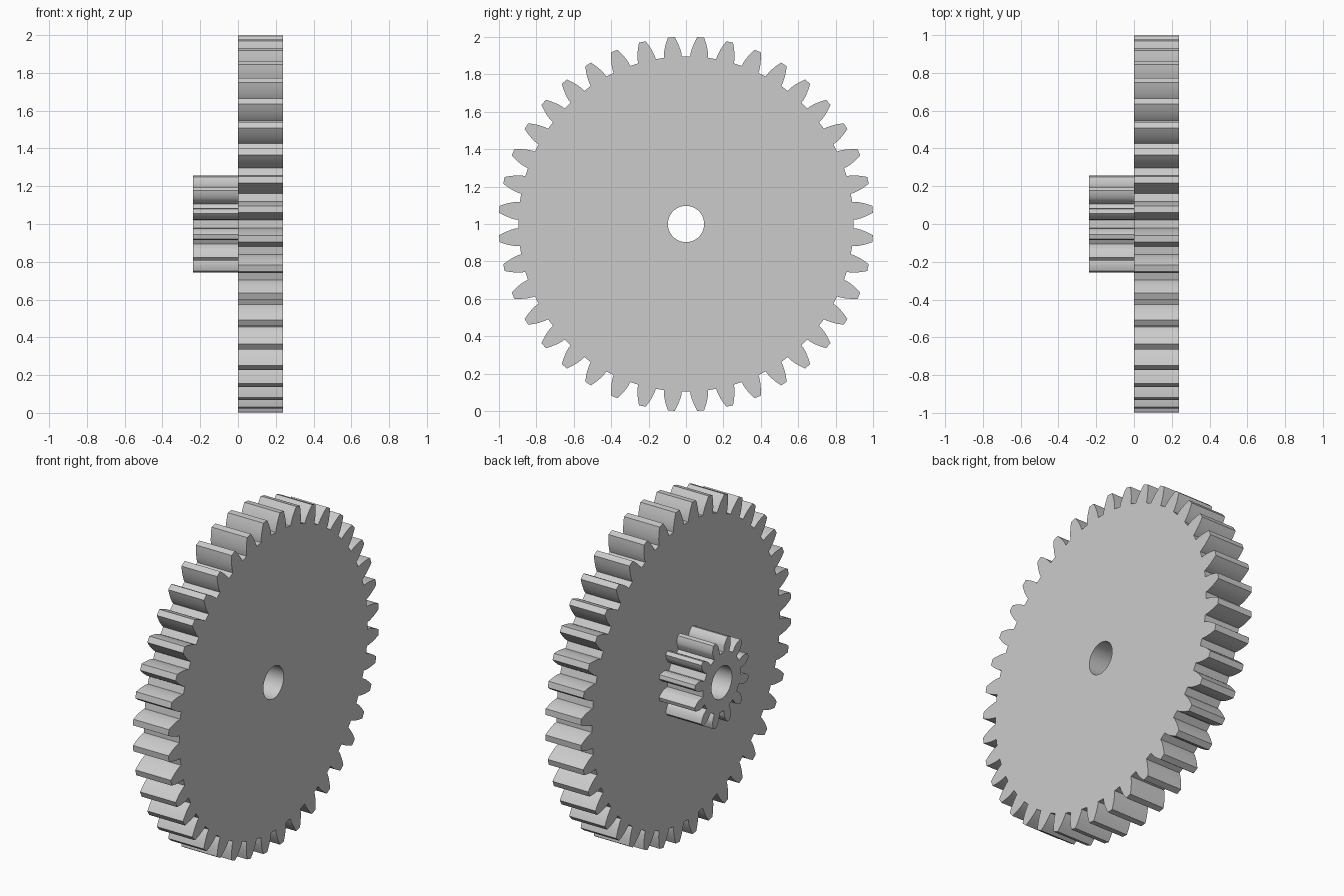
import bpy
import bmesh
from math import acos, cos, sin, tan, pi, radians, sqrt
from mathutils import Vector

cube = bpy.data.objects.get("Cube")
if cube:
    bpy.data.objects.remove(cube, do_unlink=True)

# One plain grey for the whole part
GREY = (0.6, 0.6, 0.6, 1)
grey = bpy.data.materials.new("light_grey")
grey.use_nodes = True
grey.diffuse_color = GREY
grey.node_tree.nodes["Principled BSDF"].inputs["Base Color"].default_value = GREY

BORE = 0.097
CENTRE_Z = 1.0
PRESSURE = radians(20)
FLANK_STEPS = 6


def involute(angle):
    return tan(angle) - angle


def gear_outline(teeth, tip):
    """Involute outline as (radius, angle) pairs, with a gap at angle zero."""
    module = 2 * tip / (teeth + 2)
    pitch = module * teeth / 2
    base = pitch * cos(PRESSURE)
    root = pitch - 1.25 * module
    start = max(base, root)

    def half_angle(r):
        return pi / (2 * teeth) + involute(PRESSURE) - involute(acos(min(1, base / r)))

    radii = [start + (tip - start) * i / FLANK_STEPS for i in range(FLANK_STEPS + 1)]
    flank = [(r, half_angle(r)) for r in radii]
    if start - root > 0.005:
        flank.insert(0, (root, half_angle(start)))
    outline = []
    for t in range(teeth):
        mid = (t + 0.5) * 2 * pi / teeth
        outline += [(r, mid - a) for r, a in flank]
        outline += [(r, mid + a) for r, a in reversed(flank)]
    return outline


def add_gear(name, teeth, tip, x0, x1):
    bm = bmesh.new()
    bore = [(BORE, 2 * pi * i / 64) for i in range(64)]
    edges = []
    # Tooth outline and shaft hole
    for loop in (gear_outline(teeth, tip), bore):
        verts = [bm.verts.new((x0, r * cos(a), CENTRE_Z + r * sin(a))) for r, a in loop]
        edges += [bm.edges.new((v, verts[i - 1])) for i, v in enumerate(verts)]
    face = bmesh.ops.triangle_fill(bm, edges=edges, use_beauty=True)
    faces = [g for g in face["geom"] if isinstance(g, bmesh.types.BMFace)]
    # Thickness along the shaft
    ext = bmesh.ops.extrude_face_region(bm, geom=faces, use_keep_orig=True)
    moved = [g for g in ext["geom"] if isinstance(g, bmesh.types.BMVert)]
    bmesh.ops.translate(bm, verts=moved, vec=Vector((x1 - x0, 0, 0)))
    bmesh.ops.recalc_face_normals(bm, faces=bm.faces)
    mesh = bpy.data.meshes.new(name)
    bm.to_mesh(mesh)
    bm.free()
    mesh.materials.append(grey)
    obj = bpy.data.objects.new(name, mesh)
    bpy.context.collection.objects.link(obj)
    bpy.ops.object.select_all(action="DESELECT")
    obj.select_set(True)
    bpy.context.view_layer.objects.active = obj
    bpy.ops.object.shade_smooth_by_angle(angle=radians(25))
    return obj


add_gear("large_gear_wheel", 40, 1.001, 0.0, 0.237)
add_gear("small_pinion", 12, 0.262, -0.238, 0.0)
